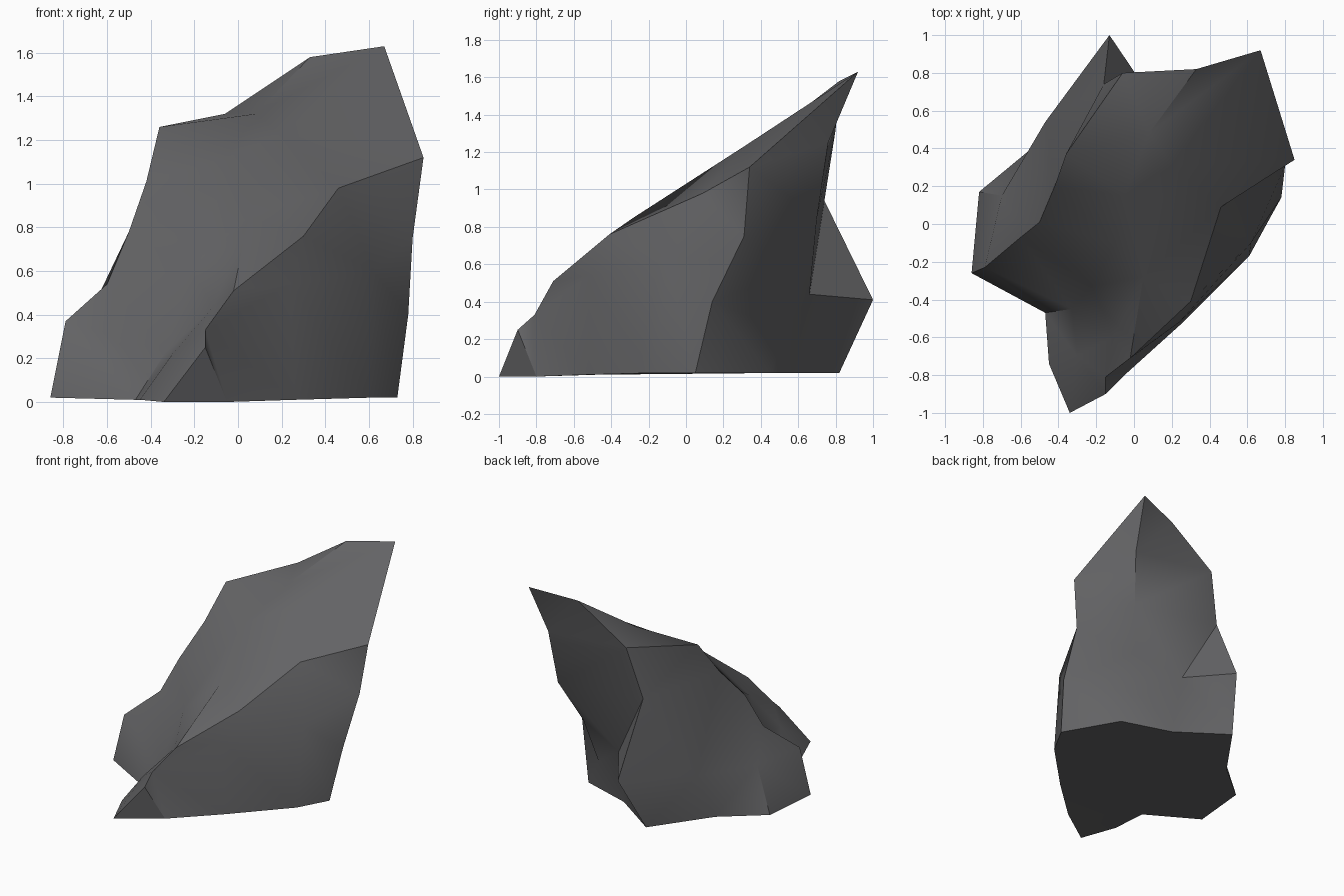
import bpy
import bmesh
import math
from mathutils import Vector

cube = bpy.data.objects.get("Cube")
if cube:
    bpy.data.objects.remove(cube, do_unlink=True)

# Corners shared by several facets of the boulder
toe = (-.34, -1, 0)
lip_lower = (-.15, -.9, .25)
lip_upper = (-.15, -.81, .33)
spur_foot = (-.45, -.74, .01)
gully_foot = (-.47, -.47, .01)
left_foot = (-.86, -.26, .02)
peak = (.67, .92, 1.63)
shoulder = (.33, .82, 1.58)
saddle = (-.06, .8, 1.32)
notch = (-.16, .74, .94)
beak = (-.13, 1, .41)
beak_foot = (-.24, .82, .02)
corner = (.85, .34, 1.12)
corner_upper = (.8, .31, .75)
corner_lower = (.78, .14, .4)
corner_foot = (.73, .05, .02)

# Rails: polylines running along the creases of the boulder
front_crest = [lip_upper, (-.02, -.71, .51), (.3, -.41, .76), (.46, .09, .98), corner]
front_belly = [lip_upper, (.24, -.52, .54), (.62, -.1, .6), corner_upper]
front_foot = [toe, (-.05, -.8, 0), (.26, -.52, .01), (.61, -.17, .02), corner_foot]
spine = [spur_foot, (-.3, -.7, .22), (-.11, -.6, .44), (.05, -.28, .85),
         (.2, .31, 1.23), peak]
gully = [gully_foot, (-.33, -.45, .23), (-.22, -.33, .61), (-.1, -.1, .92),
         (-.05, .15, 1.12), (.08, .48, 1.32), peak]
left_crest = [left_foot, (-.79, -.23, .37), (-.6, -.07, .54), (-.5, .01, .78),
              (-.42, .2, 1.01), (-.36, .37, 1.26), saddle]
left_belly = [left_foot, (-.7, .15, .36), (-.47, .54, .36), notch]
left_base = [left_foot, (-.82, .17, .02), (-.53, .41, .02), beak_foot]
back_rib = [peak, (.62, .76, 1.25), (.58, .7, .85), (.46, .57, .55),
            (.36, .53, .25), (.5, .45, .02)]
back_groove = [notch, (.1, .66, .44), (.12, .57, .02)]

bm = bmesh.new()
vertices = {}


def vert(point):
    """Return the one mesh vertex at this point."""
    if point not in vertices:
        vertices[point] = bm.verts.new(point)
    return vertices[point]


def add_face(points):
    """Add a face unless its corners coincide."""
    if len(set(points)) == len(points):
        bm.faces.new([vert(p) for p in points])


def distance(p, q):
    return (Vector(p) - Vector(q)).length


def bridge(first, second):
    """Fill the strip between two rails, always taking the shorter diagonal."""
    i = j = 0
    while i < len(first) - 1 or j < len(second) - 1:
        step_first = j == len(second) - 1 or (
            i < len(first) - 1
            and distance(first[i + 1], second[j]) <= distance(first[i], second[j + 1]))
        if step_first:
            add_face([first[i], second[j], first[i + 1]])
            i += 1
        else:
            add_face([first[i], second[j], second[j + 1]])
            j += 1


# Steep front flank
bridge(front_crest, front_belly)
bridge([toe, lip_lower] + front_belly, front_foot + [corner_lower])
# Broad sloping top with its gully
bridge([toe, lip_lower] + front_crest, spine)
bridge(spine, gully)
bridge(gully, left_crest + [shoulder, peak])
# Left flank
bridge(left_crest, left_belly)
bridge(left_belly, left_base + [beak])
# Overhanging back
bridge([corner, corner_upper, corner_lower, corner_foot], back_rib)
bridge(back_rib, [peak, shoulder, saddle] + back_groove)
bridge(back_groove, [notch, beak, beak_foot])
# Underside
add_face(front_foot + [back_rib[-1], back_groove[-1]] + left_base[::-1]
         + [gully_foot, spur_foot])

bmesh.ops.triangulate(bm, faces=[f for f in bm.faces if len(f.verts) > 4])
bmesh.ops.recalc_face_normals(bm, faces=bm.faces)
mesh = bpy.data.meshes.new("boulder")
bm.to_mesh(mesh)
bm.free()

# Dark grey stone
stone = bpy.data.materials.new("dark grey stone")
stone.use_nodes = True
colour = (.125, .125, .13, 1)
stone.diffuse_color = colour
stone.node_tree.nodes["Principled BSDF"].inputs["Base Color"].default_value = colour
mesh.materials.append(stone)

boulder = bpy.data.objects.new("boulder", mesh)
bpy.context.collection.objects.link(boulder)
bpy.context.view_layer.objects.active = boulder
boulder.select_set(True)
bpy.ops.object.shade_smooth_by_angle(angle=math.radians(40))
